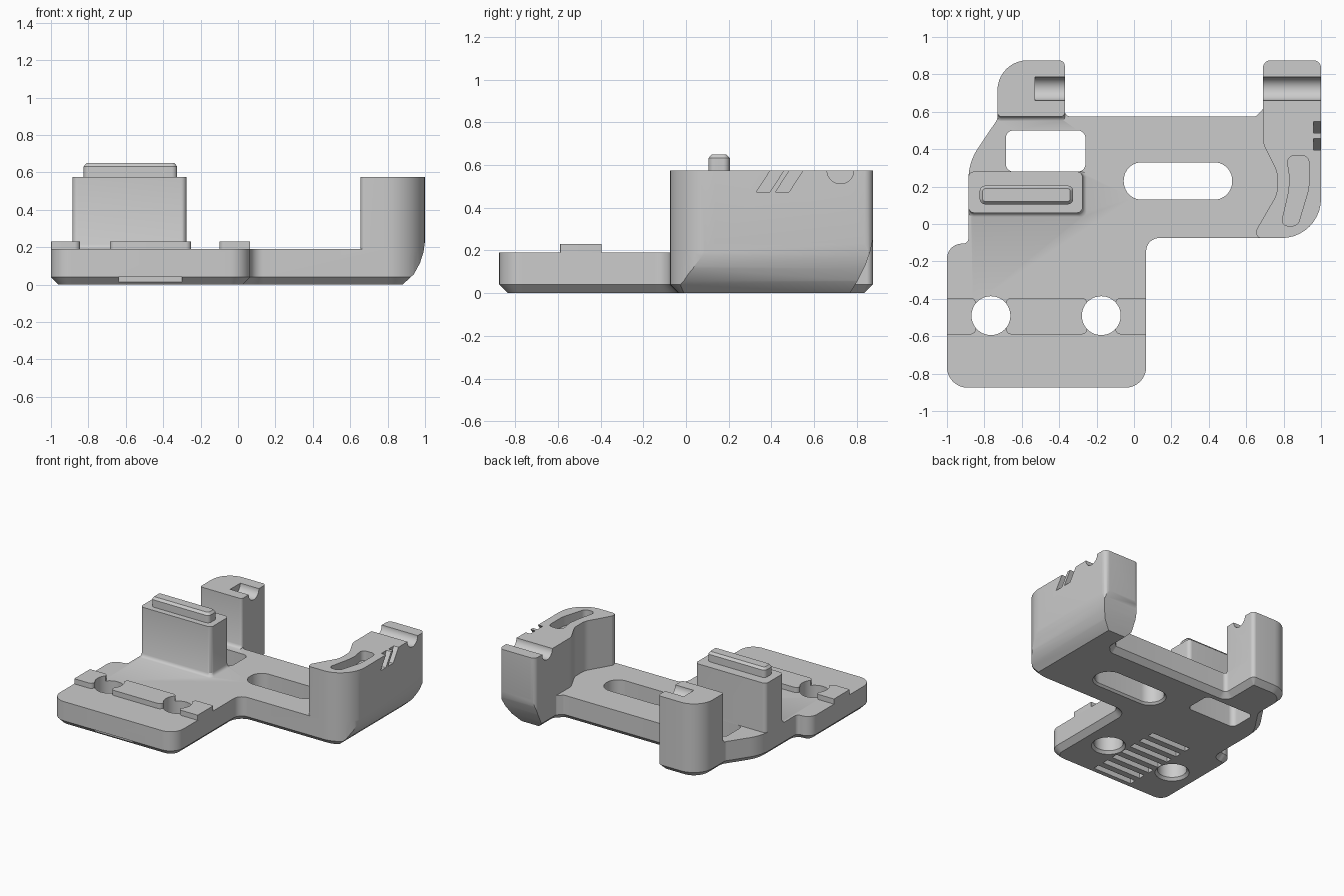
import bpy, bmesh, math
from mathutils import Vector

if "Cube" in bpy.data.objects:
    bpy.data.objects.remove(bpy.data.objects["Cube"])

grey = bpy.data.materials.new("matte_grey")
grey.diffuse_color = (0.6, 0.6, 0.6, 1)
grey.use_nodes = True
grey.node_tree.nodes["Principled BSDF"].inputs["Base Color"].default_value = grey.diffuse_color


def rounded(corners, inset=0.0, steps=10):
    """Counter-clockwise corners (x, y, radius) -> rounded outline, offset inwards by inset."""
    out, n = [], len(corners)
    for i, (x, y, r) in enumerate(corners):
        p = Vector((x, y))
        d1 = (p - Vector(corners[i - 1][:2])).normalized()
        d2 = (Vector(corners[(i + 1) % n][:2]) - p).normalized()
        turn = math.atan2(d1.x * d2.y - d1.y * d2.x, d1.dot(d2))
        side = 1 if turn > 0 else -1
        n1, n2 = Vector((-d1.y, d1.x)), Vector((-d2.y, d2.x))
        p = p + (n1 + n2) * (inset / (1 + n1.dot(n2)))
        r = max(r - side * inset, 0.004)
        start = p - d1 * r * math.tan(abs(turn) / 2)
        centre = start + n1 * side * r
        arm = start - centre
        for k in range(steps + 1):
            a = turn * k / steps
            c, s = math.cos(a), math.sin(a)
            out.append(centre + Vector((arm.x * c - arm.y * s, arm.x * s + arm.y * c)))
    return out


def rect(x0, x1, y0, y1, r):
    return [(x0, y0, r), (x1, y0, r), (x1, y1, r), (x0, y1, r)]


def circle(x, y, r, n=48):
    return [(x + r * math.cos(2 * math.pi * i / n), y + r * math.sin(2 * math.pi * i / n))
            for i in range(n)]


def loft(name, rings, axis="z"):
    """Closed solid through rings of (level, outline) stacked along an axis."""
    place = {"z": lambda u, v, w: (u, v, w), "x": lambda u, v, w: (w, u, v),
             "y": lambda u, v, w: (u, w, v)}[axis]
    bm = bmesh.new()
    rows = [[bm.verts.new(place(p[0], p[1], w)) for p in pts] for w, pts in rings]
    m = len(rows[0])
    for a, b in zip(rows, rows[1:]):
        for i in range(m):
            j = (i + 1) % m
            bm.faces.new((a[i], a[j], b[j], b[i]))
    bm.faces.new(rows[0][::-1])
    bm.faces.new(rows[-1])
    bmesh.ops.recalc_face_normals(bm, faces=bm.faces)
    mesh = bpy.data.meshes.new(name)
    bm.to_mesh(mesh)
    bm.free()
    ob = bpy.data.objects.new(name, mesh)
    bpy.context.collection.objects.link(ob)
    mesh.materials.append(grey)
    return ob


def prism(name, pts, a, b, axis="z"):
    return loft(name, [(a, pts), (b, pts)], axis)


def volume(mesh):
    bm = bmesh.new()
    bm.from_mesh(mesh)
    v = bm.calc_volume()
    bm.free()
    return v


parts = []


def combine(ob, tool, operation):
    """Boolean that checks the volume and falls back to another solver."""
    before, size = volume(ob.data), volume(tool.data)
    low, high = (before - size, before) if operation == "DIFFERENCE" else (before, before + size)
    for solver in ("MANIFOLD", "EXACT", "FLOAT"):
        mod = ob.modifiers.new(operation, "BOOLEAN")
        mod.operation, mod.object, mod.solver = operation, tool, solver
        graph = bpy.context.evaluated_depsgraph_get()
        graph.update()
        result = bpy.data.meshes.new_from_object(ob.evaluated_get(graph))
        ob.modifiers.remove(mod)
        if len(result.polygons) and low - 1e-3 < volume(result) < high + 1e-3:
            ob.data = result
            break
    else:
        if operation == "UNION":
            parts.append(tool)
            return
    bpy.data.objects.remove(tool)


def cut(ob, *tools):
    for t in tools:
        combine(ob, t, "DIFFERENCE")


TOP, HIGH = 0.19, 0.575

# Base plate with a chamfered underside, covering the footprint of all uprights
footprint = [(-1, -0.875, .11), (0.065, -0.875, .11), (0.065, -0.075, .07), (1, -0.075, .21),
             (1, 0.875, .04), (0.69, 0.875, .04), (0.69, 0.615, .01), (0.65, 0.575, .01),
             (-0.37, 0.575, .03), (-0.37, 0.875, .03), (-0.73, 0.875, .16), (-0.73, 0.56, .04),
             (-0.885, 0.33, .3), (-0.885, -0.105, .03), (-1, -0.105, .08)]
body = loft("mount_body", [(0, rounded(footprint, 0.04)), (0.04, rounded(footprint)),
                           (TOP, rounded(footprint))])
parts.append(body)


def opening(corners):
    return loft("opening_cutter", [(-0.02, rounded(corners, -0.035)), (0.015, rounded(corners)),
                                   (0.4, rounded(corners))])


def bolt_holes():
    return [loft("bolt_cutter", [(-0.02, circle(x, -0.49, .14)), (0.02, circle(x, -0.49, .104)),
                                 (0.4, circle(x, -0.49, .104))]) for x in (-0.765, -0.175)]


cut(body, opening(rect(-0.055, 0.525, 0.13, 0.33, .097)),
    prism("window_cutter", rounded(rect(-0.685, -0.26, 0.28, 0.5, .04)), -0.1, 0.4),
    *bolt_holes())

# Row of grip grooves on the underside
for i in range(8):
    y = -0.85 + i * 0.1
    cut(body, prism("groove_cutter", [(-0.64, y - .05), (-0.3, y - .05), (-0.3, y), (-0.64, y)],
                    -0.05, 0.04))

# Curved right wall
wall = rounded([(0.655, -0.075, .025), (1, -0.075, .21), (1, 0.875, .04), (0.69, 0.875, .04),
                (0.69, 0.43, .12), (0.765, 0.28, .12), (0.765, 0.16, .12), (0.655, -0.03, .025)])
combine(body, prism("right_wall", wall, TOP, HIGH), "UNION")


# Rear left post with a small fillet at its foot
def post(f):
    return rounded([(-0.73, 0.575 - f, .02), (-0.37, 0.575 - f, .02),
                    (-0.37, 0.875, .03), (-0.73, 0.875, .16)])


FILLET = [(TOP, .022), (TOP + .005, .011), (TOP + .012, .005), (TOP + .024, 0), (HIGH, 0)]
combine(body, loft("rear_post", [(z, post(f)) for z, f in FILLET]), "UNION")


# Pedestal block behind the front plate
def block(f):
    return rounded(rect(-0.885, -0.275 + f, 0.06 - f, 0.28, .03))


combine(body, loft("pedestal", [(z, block(f)) for z, f in FILLET]), "UNION")

# Round channel across the wall and the post
cut(body, prism("wall_channel", circle(0.723, HIGH, .0625), 0.6, 1.1, "x"),
    prism("post_channel", circle(0.723, HIGH, .0625), -0.53, -0.3, "x"))

# Rounded lower outer edges of the wall
cut(body, prism("side_round", [(.83, -.047), (.88, 0), (.94, .055), (.973, .115), (.992, .175),
                               (1.002, .25), (1.1, .25), (1.1, -.047)], -0.3, 1.0, "y"),
    prism("rear_round", [(.74, -.05), (.768, 0), (.805, .06), (.84, .13), (.863, .195),
                         (.877, .26), (1, .26), (1, -.05)], 0.6, 1.1, "x"))

# Shallow curved pocket in the wall top
pocket = rounded([(0.785, -0.01, .03), (0.875, -0.01, .04), (0.935, 0.19, .2), (0.935, 0.365, .035),
                  (0.815, 0.365, .035), (0.835, 0.24, .1), (0.825, 0.16, .1)])
cut(body, prism("pocket_cutter", pocket, 0.5, 0.7))

# Two slanted marks on the wall's outer face
for y in (0.33, 0.42):
    slash = [(y, 0.475), (y + .063, 0.475), (y + .135, 0.585), (y + .072, 0.585)]
    cut(body, prism("slash_cutter", slash, 0.96, 1.1, "x"))

# Tongue with chamfered top edge
ridge = rect(-0.825, -0.325, 0.105, 0.205, .03)
parts.append(loft("tongue", [(HIGH, rounded(ridge)), (0.632, rounded(ridge)),
                             (0.65, rounded(ridge, 0.016))]))

# Raised pads along the bolt line
E = .004
for name, x0, x1, rl, rr in (("left_pad", -1, -0.845, E, .03), ("middle_pad", -0.685, -0.25, .03, .03),
                             ("right_pad", -0.1, 0.065, .03, E)):
    pts = [(x0, -0.59, rl), (x1, -0.59, rr), (x1, -0.395, rr), (x0, -0.395, rl)]
    pad = prism(name, rounded(pts), TOP, 0.23)
    cut(pad, *bolt_holes())
    parts.append(pad)

# Smooth curves, crisp edges
for ob in parts:
    bpy.ops.object.select_all(action="DESELECT")
    ob.select_set(True)
    bpy.context.view_layer.objects.active = ob
    bpy.ops.object.shade_smooth_by_angle(angle=math.radians(28))
